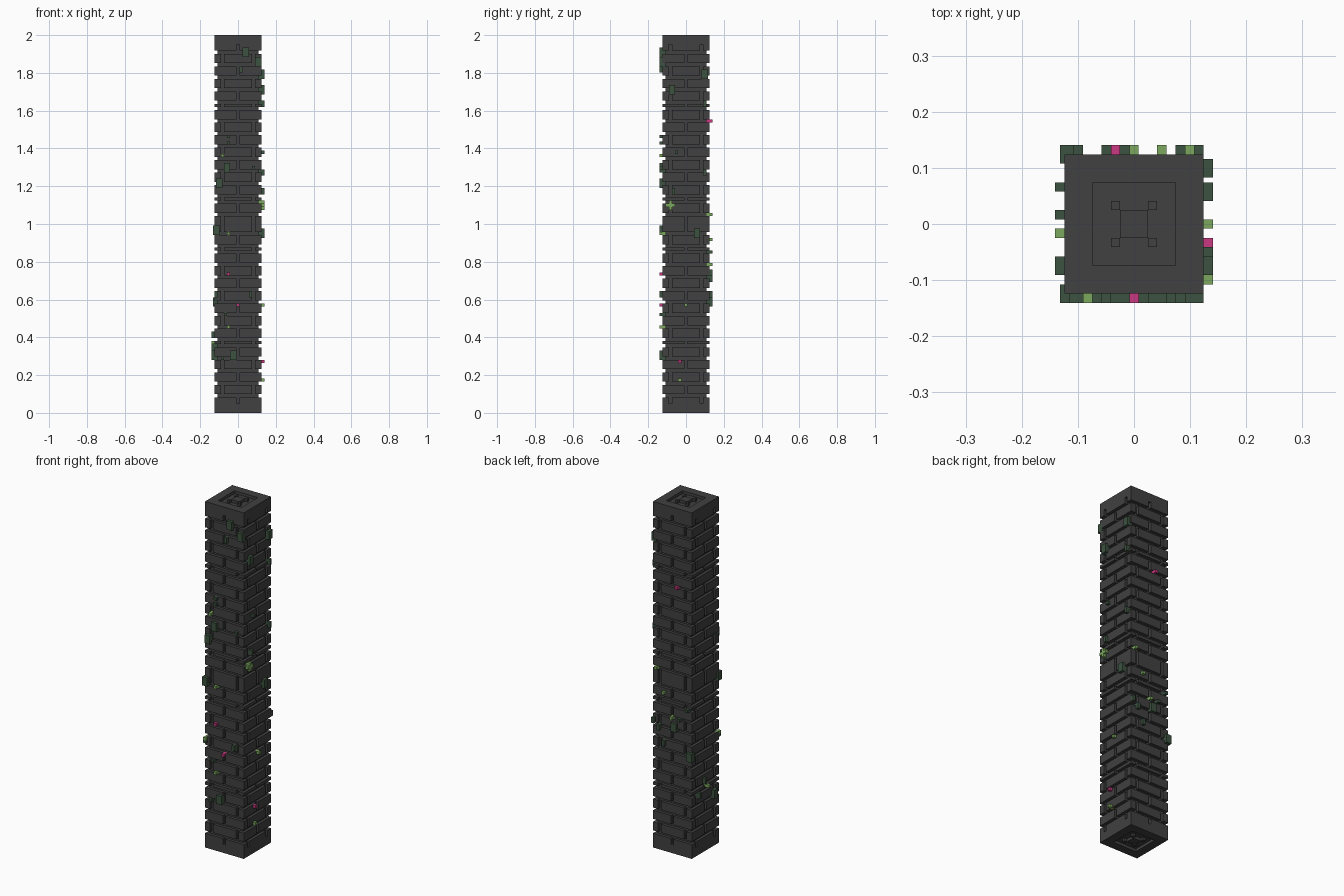
import bpy, bmesh, random
from mathutils import Matrix, Vector

cube = bpy.data.objects.get("Cube")
if cube:
    bpy.data.objects.remove(cube, do_unlink=True)

N = 121              # the pillar is 15 x 15 x 121 block units
V = 2 / N
EDGE = 7.5
random.seed(4)


def material(name, *rgb):
    m = bpy.data.materials.new(name)
    m.use_nodes = True
    m.diffuse_color = (*rgb, 1)
    m.node_tree.nodes["Principled BSDF"].inputs["Base Color"].default_value = (*rgb, 1)
    return m


STONE = material("dark stone", 0.052, 0.052, 0.052)
GREEN = material("dark leaf green", 0.045, 0.085, 0.05)
LIME = material("light leaf green", 0.20, 0.39, 0.11)
PINK = material("blossom pink", 0.58, 0.04, 0.22)


def box(x, y, z, w, d, h):
    """Box centred on x, y and standing on z."""
    return Vector((x, y, z + h / 2)), Vector((w, d, h))


def turn(boxes, steps):
    """Turn boxes about the z axis by quarter turns."""
    for _ in range(steps):
        boxes = [(Vector((-c.y, c.x, c.z)), Vector((s.y, s.x, s.z))) for c, s in boxes]
    return boxes


def flip(boxes):
    """Mirror boxes about mid height."""
    return [(Vector((c.x, c.y, N - c.z)), s) for c, s in boxes]


def build(name, boxes, mat):
    bm = bmesh.new()
    for c, s in boxes:
        bmesh.ops.create_cube(bm, size=1, matrix=Matrix.Translation(c * V)
                              @ Matrix.Diagonal((*(s * V), 1)))
    mesh = bpy.data.meshes.new(name)
    bm.to_mesh(mesh)
    bm.free()
    mesh.materials.append(mat)
    bpy.context.scene.collection.objects.link(bpy.data.objects.new(name, mesh))


def course(z, h, turned):
    """Ring of bricks: two meet mid-face on one pair of sides,
    a long one sits between corners on the other pair."""
    out = []
    for s in (-1, 1):
        out.append(box(6.5 * s, 0, z, 2, 9, h))
        out += [box(4 * s, 6.5 * t, z, 7, 2, h) for t in (-1, 1)]
    return turn(out, int(turned))


# Recessed core, seen in the joints
build("core", [box(0, 0, 2, 13, 13, N - 4)], STONE)

# Brick courses in alternating bond, with two thin bands, mirrored about mid height
lower, z = [], 6
for i in range(14):
    h = 1 if i in (4, 12) else 3
    lower += course(z, h, i % 2 == 0)
    z += h + 1
build("brick_courses", lower + flip(lower) + course(58, 5, True), STONE)

# End caps: notched ring, slab, raised rim and carved cross motif
cap = course(3, 2, False) + [box(0, 0, 1, 15, 15, 2), box(0, 0, 0, 3, 3, 1)]
for s in (-1, 1):
    cap += [box(6 * s, 0, 0, 3, 15, 1), box(0, 6 * s, 0, 9, 3, 1)]
    cap += [box(2 * s, 2 * t, 0, 1, 1, 1) for t in (-1, 1)]
build("bottom_cap", cap, STONE)
build("top_cap", flip(cap), STONE)


def leaf(u, z, w=1, h=1):
    """Leaf on the front, half sunk into the joints."""
    return box(u, -EDGE, z, w, 2, h)


def sprigs(count, low, high):
    """Scattered small dark leaves between two heights."""
    return [leaf(random.randint(-7, 7), random.randint(low, high), 1, random.randint(1, 2))
            for _ in range(count)]


# Plants, laid out on the front face and turned to each side.
# Large leaf clumps and single buds are (along the side, height).
sides = {
    "front": (0, [(2.5, 114), (6.5, 111), (-3.5, 77), (-6, 72), (-7, 57), (-1.5, 17)],
              [(-5, 82), (-3, 57), (-7, 38), (-3, 27)], [(-3, 44), (0, 34)],
              sprigs(4, 12, 45) + sprigs(4, 75, 118)),
    "left": (1, [(-4.5, 102), (3.5, 56), (6, 107)],
             [(-5, 66), (0, 34), (-2, 10)], [(-2, 16)], sprigs(4, 60, 98)),
    "back": (2, [(1, 43), (7, 34)], [(-3, 55), (-6, 63), (0, 47)], [(2, 93)],
             sprigs(5, 35, 52)),
    "right": (3, [(4.5, 17)], [(1, 22)], [], sprigs(3, 11, 26)),
}
for side, (steps, clumps, buds, blossoms, small) in sides.items():
    dark = small + [leaf(u, z, 2, 3) for u, z in clumps]
    build(side + "_dark_leaves", turn(dark, steps), GREEN)
    build(side + "_light_leaves", turn([leaf(*p) for p in buds], steps), LIME)
    if blossoms:
        build(side + "_blossoms", turn([leaf(*p) for p in blossoms], steps), PINK)

# Small round spray of light leaves around the left side bud
spray = [leaf(-5 + du, 66 + dz) for du, dz in ((-1, 0), (1, 0), (0, -1), (0, 1))]
build("left_leaf_spray", turn(spray, 1), LIME)
